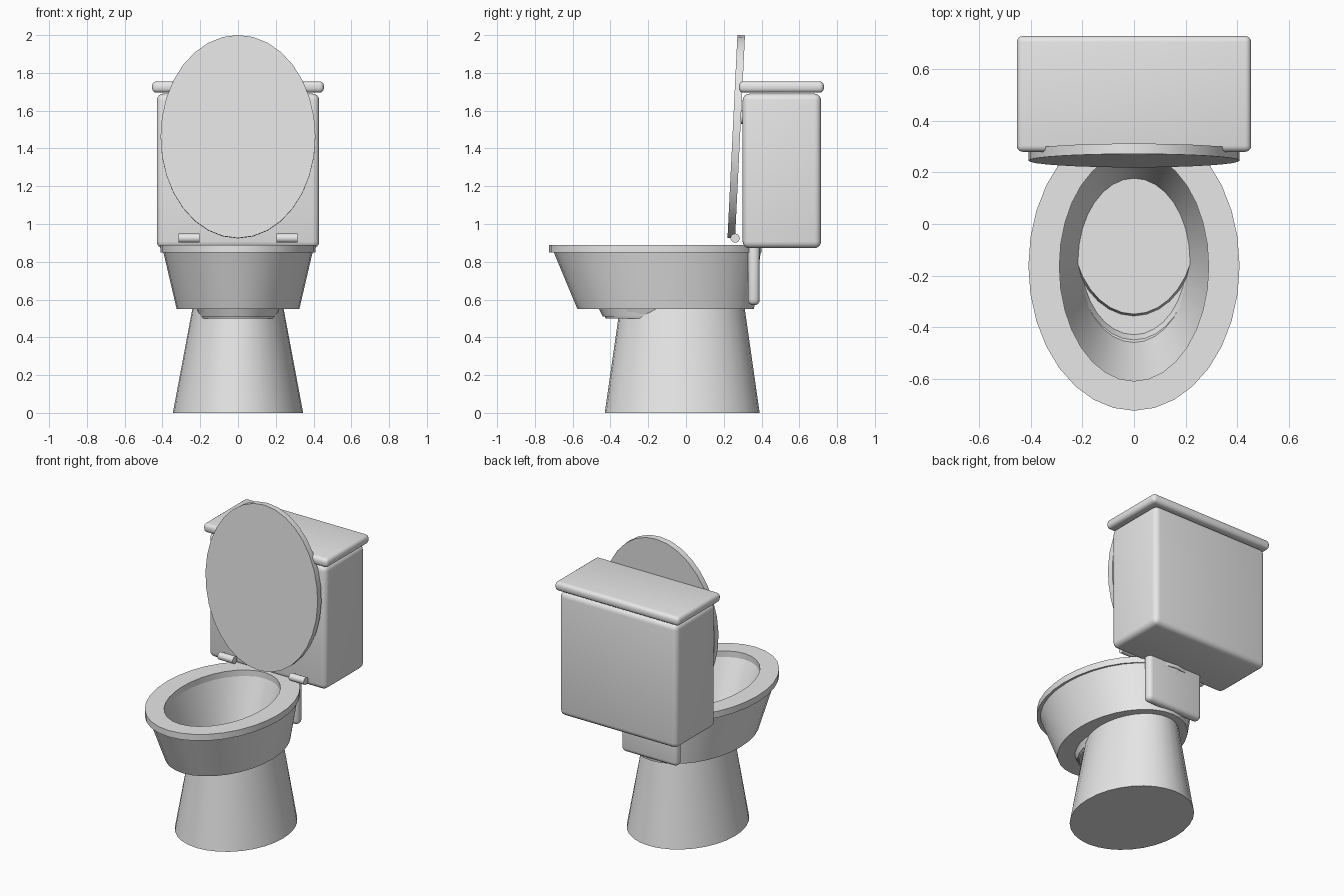
import bpy
import bmesh
import math

cube = bpy.data.objects.get("Cube")
if cube:
    bpy.data.objects.remove(cube, do_unlink=True)

# One glazed ceramic colour for everything
ceramic = bpy.data.materials.new("ceramic_grey")
ceramic.use_nodes = True
COLOUR = (0.8, 0.8, 0.8, 1.0)
ceramic.diffuse_color = COLOUR
ceramic.node_tree.nodes["Principled BSDF"].inputs["Base Color"].default_value = COLOUR


def finish(bm, name, location=(0, 0, 0), tilt=0.0):
    """Turn a bmesh into a named, shaded object."""
    bmesh.ops.recalc_face_normals(bm, faces=bm.faces)
    mesh = bpy.data.meshes.new(name)
    bm.to_mesh(mesh)
    bm.free()
    mesh.materials.append(ceramic)
    obj = bpy.data.objects.new(name, mesh)
    obj.location = location
    obj.rotation_euler.x = tilt
    bpy.context.collection.objects.link(obj)
    bpy.ops.object.select_all(action="DESELECT")
    obj.select_set(True)
    bpy.context.view_layer.objects.active = obj
    bpy.ops.object.shade_smooth_by_angle(angle=math.radians(30))
    return obj


def loft(name, rings, closed=False, segments=32, **place):
    """Skin ellipses given as (z, x radius, front y, back y); cap or close the ends."""
    bm = bmesh.new()
    loops = []
    for z, rx, front, back in rings:
        loop = []
        for i in range(segments):
            a = math.tau * i / segments
            y = (front + back) / 2 + (back - front) / 2 * math.sin(a)
            loop.append(bm.verts.new((rx * math.cos(a), y, z)))
        loops.append(loop)
    pairs = list(zip(loops, loops[1:]))
    if closed:
        pairs.append((loops[-1], loops[0]))
    else:
        bm.faces.new(loops[0])
        bm.faces.new(loops[-1])
    for low, high in pairs:
        for i in range(segments):
            j = (i + 1) % segments
            bm.faces.new((low[i], low[j], high[j], high[i]))
    return finish(bm, name, **place)


def rounded_box(name, low, high, radius):
    """Box between two corners with rounded edges."""
    bm = bmesh.new()
    bmesh.ops.create_cube(bm, size=1)
    for v in bm.verts:
        for k in range(3):
            v.co[k] = high[k] if v.co[k] > 0 else low[k]
    bmesh.ops.bevel(bm, geom=bm.edges[:], offset=radius, segments=4,
                    profile=0.5, affect="EDGES")
    return finish(bm, name)


def rod(name, location, radius, length, axis):
    """Cylinder lying along x or y."""
    bm = bmesh.new()
    bmesh.ops.create_cone(bm, cap_ends=True, segments=20, radius1=radius,
                          radius2=radius, depth=length)
    for v in bm.verts:
        x, y, z = v.co
        v.co = (z, y, -x) if axis == "x" else (x, z, -y)
    return finish(bm, name, location)


# Pedestal, tapering upward into the bowl
loft("pedestal", [(0, 0.345, -0.43, 0.39), (0.56, 0.24, -0.35, 0.31)])

# Bowl: inner floor, up the inside, over the top, down the outside, cup underside
loft("bowl", [
    (0.51, 0.205, -0.44, 0.16),
    (0.85, 0.29, -0.61, 0.28),
    (0.85, 0.395, -0.70, 0.395),
    (0.55, 0.325, -0.575, 0.36),
    (0.55, 0.22, -0.45, 0.17),
    (0.50, 0.20, -0.425, 0.15),
])

# Flat rim ring on the bowl
loft("rim", [
    (0.89, 0.29, -0.61, 0.28),
    (0.89, 0.41, -0.725, 0.40),
    (0.848, 0.41, -0.725, 0.40),
    (0.848, 0.29, -0.61, 0.28),
], closed=True)

# Raised lid, leaning back slightly
loft("raised_lid", [(-0.02, 0.41, -0.538, 0.538), (0.02, 0.41, -0.538, 0.538)],
     location=(0, 0.266, 1.462), tilt=math.radians(87.2))

# Hinges
for side, x in (("left", 0.26), ("right", -0.26)):
    rod(side + "_hinge", (x, 0.26, 0.925), 0.024, 0.11, "x")

# Tank, its cover, the bracket below and the flush button
rounded_box("tank", (-0.43, 0.30, 0.872), (0.43, 0.715, 1.69), 0.035)
rounded_box("tank_cover", (-0.455, 0.28, 1.695), (0.455, 0.73, 1.755), 0.024)
rounded_box("tank_bracket", (-0.205, 0.328, 0.57), (0.205, 0.39, 0.90), 0.028)
rod("flush_button", (-0.28, 0.305, 1.565), 0.036, 0.03, "y")
